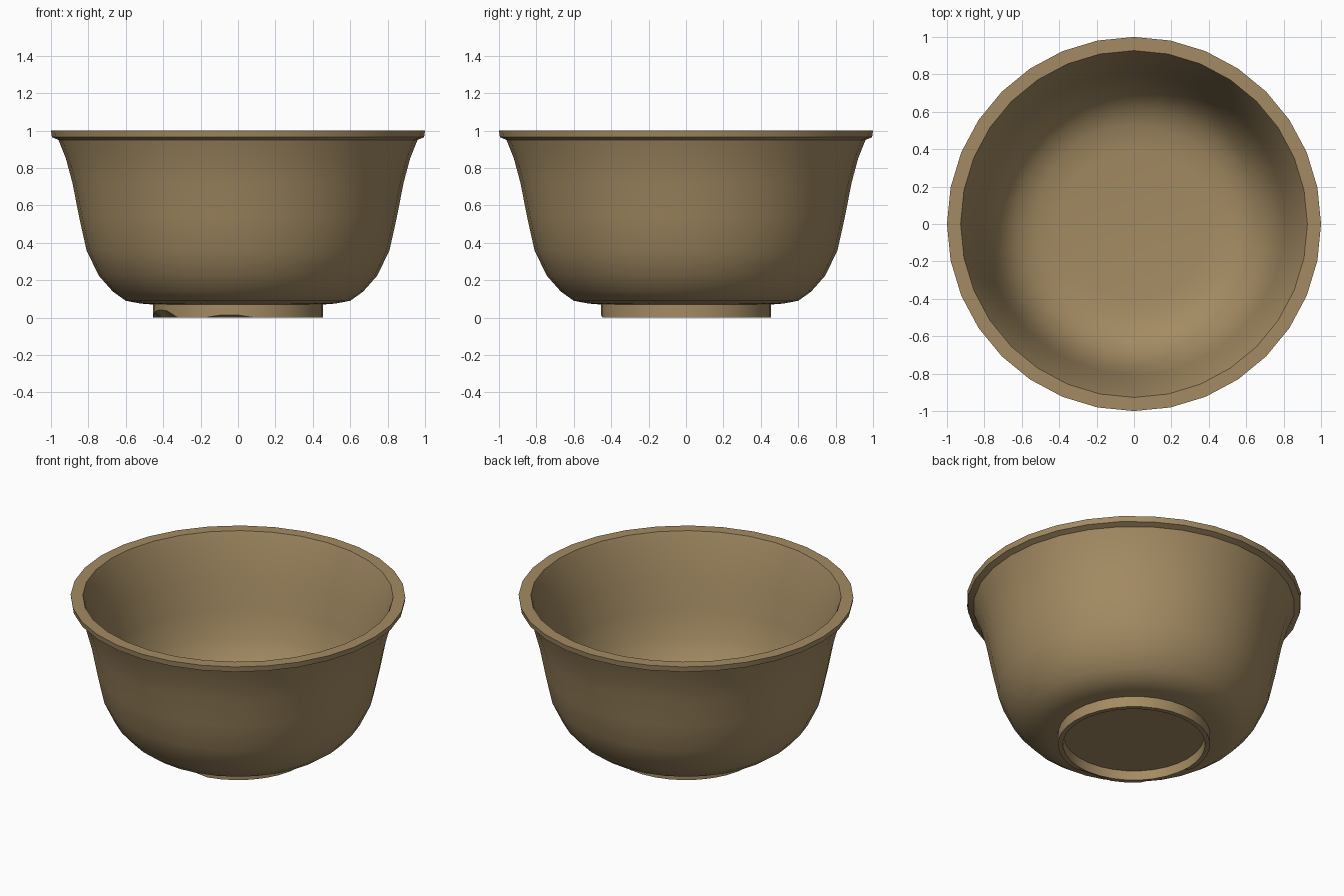
import bpy, bmesh, math

if "Cube" in bpy.data.objects:
    bpy.data.objects.remove(bpy.data.objects["Cube"])

SIDES = 32

clay = bpy.data.materials.new("tan_clay")
clay.diffuse_color = (0.37, 0.26, 0.125, 1)
clay.use_nodes = True
clay.node_tree.nodes["Principled BSDF"].inputs["Base Color"].default_value = clay.diffuse_color

# Bowl profile (radius, height): recessed underside, foot ring, wall, rim, inside
profile = [
    (0, 0.06), (0.42, 0.06), (0.425, 0.0), (0.455, 0.0), (0.455, 0.07),
    (0.52, 0.075), (0.60, 0.09), (0.67, 0.14), (0.745, 0.225), (0.81, 0.36),
    (0.85, 0.54), (0.885, 0.72), (0.92, 0.85), (0.96, 0.95), (0.995, 0.965),
    (1.0, 1.0), (0.927, 1.0), (0.915, 0.97), (0.88, 0.86), (0.84, 0.72),
    (0.805, 0.54), (0.765, 0.38), (0.705, 0.26), (0.63, 0.18), (0.53, 0.135),
    (0.40, 0.12), (0, 0.12),
]
# Chips in the outer edge of the foot ring: segment index -> raised height
chips = {17: 0.03, 18: 0.042, 19: 0.036, 23: 0.014, 24: 0.014}

bm = bmesh.new()
rings = []
for n, (r, z) in enumerate(profile):
    if r == 0:
        rings.append([bm.verts.new((0, 0, z))] * SIDES)
        continue
    ring = []
    for i in range(SIDES):
        a = 2 * math.pi * i / SIDES
        h = z + (chips.get(i, 0) if n == 3 else 0)
        ring.append(bm.verts.new((r * math.cos(a), r * math.sin(a), h)))
    rings.append(ring)
for lo, hi in zip(rings, rings[1:]):
    for i in range(SIDES):
        j = (i + 1) % SIDES
        bm.faces.new(dict.fromkeys((lo[i], lo[j], hi[j], hi[i])))
bmesh.ops.recalc_face_normals(bm, faces=bm.faces[:])

mesh = bpy.data.meshes.new("bowl")
bm.to_mesh(mesh)
bm.free()
mesh.materials.append(clay)
bowl = bpy.data.objects.new("bowl", mesh)
bpy.context.collection.objects.link(bowl)

# Smooth walls, crisp rim and foot
bpy.context.view_layer.objects.active = bowl
bowl.select_set(True)
bpy.ops.object.shade_smooth_by_angle(angle=math.radians(35))
